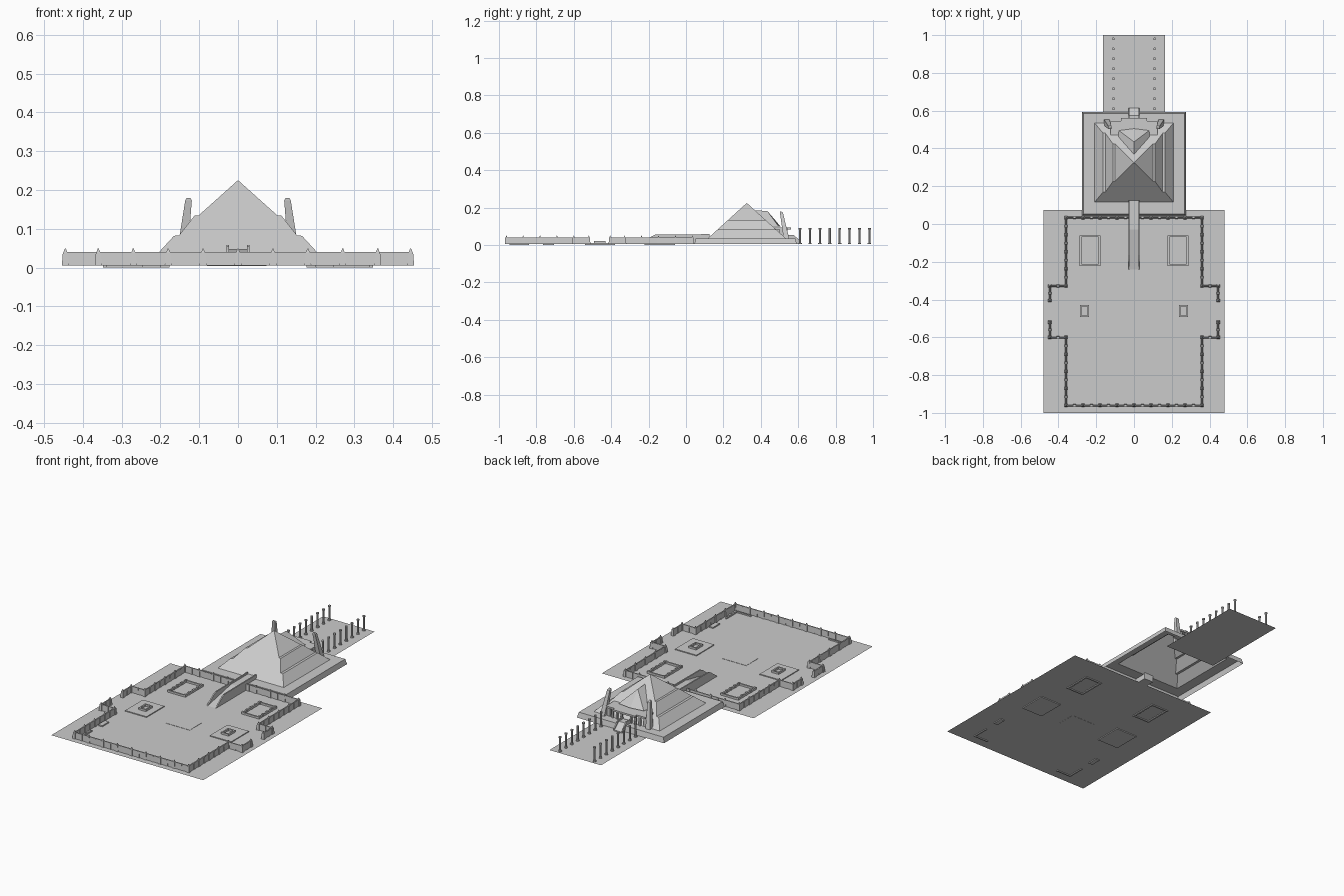
import bpy, bmesh, math
from mathutils import Vector

if "Cube" in bpy.data.objects:
    bpy.data.objects.remove(bpy.data.objects["Cube"])

G = 0.005  # ground level


def finish(name, bm):
    bmesh.ops.recalc_face_normals(bm, faces=bm.faces)
    me = bpy.data.meshes.new(name)
    bm.to_mesh(me)
    bm.free()
    ob = bpy.data.objects.new(name, me)
    bpy.context.collection.objects.link(ob)
    return ob


def loft(bm, rings, cap_bottom=False, cap_top=False):
    """rings: (x0, x1, y0, y1, z) rectangles joined in order"""
    vs = [[bm.verts.new(p) for p in ((a, c, z), (b, c, z), (b, d, z), (a, d, z))]
          for a, b, c, d, z in rings]
    for lo, hi in zip(vs, vs[1:]):
        for i in range(4):
            j = (i + 1) % 4
            bm.faces.new((lo[i], lo[j], hi[j], hi[i]))
    if cap_bottom:
        bm.faces.new(vs[0][::-1])
    if cap_top:
        bm.faces.new(vs[-1])


def box(bm, x0, x1, y0, y1, z0, z1, t=0.0):
    """box with optional taper t at the top"""
    loft(bm, [(x0, x1, y0, y1, z0), (x0 + t, x1 - t, y0 + t, y1 - t, z1)], True, True)


def mbox(bm, x0, x1, *r):
    box(bm, x0, x1, *r)
    box(bm, -x1, -x0, *r)


def frame(bm, x0, x1, y0, y1, z0, z1, w):
    for s in (1, -1):
        for a, b, c, d in ((x0, x1, y0, y0 + w), (x0, x1, y1 - w, y1),
                           (x0, x0 + w, y0 + w, y1 - w), (x1 - w, x1, y0 + w, y1 - w)):
            box(bm, min(a * s, b * s), max(a * s, b * s), c, d, z0, z1)


def prism(bm, pts, x0, x1):
    """extrude a (y, z) profile along x"""
    a = [bm.verts.new((x0, y, z)) for y, z in pts]
    b = [bm.verts.new((x1, y, z)) for y, z in pts]
    bm.faces.new(a)
    bm.faces.new(b[::-1])
    for i in range(len(pts)):
        j = (i + 1) % len(pts)
        bm.faces.new((a[i], b[i], b[j], a[j]))


# ground sheets
for name, w, y0, y1 in (("courtyard_ground", 0.48, -1.0, 0.075), ("avenue_ground", 0.163, 0.47, 1.0)):
    bm = bmesh.new()
    bm.faces.new([bm.verts.new(p) for p in ((-w, y0, G), (w, y0, G), (w, y1, G), (-w, y1, G))])
    finish(name, bm)

# courtyard wall with capped posts
wall, posts = bmesh.new(), bmesh.new()
half = [[(0, -0.96), (0.36, -0.96), (0.36, -0.60), (0.445, -0.60), (0.445, -0.52)],
        [(0.445, -0.405), (0.445, -0.328), (0.36, -0.328), (0.36, 0.034), (0, 0.034)]]
for s in (1, -1):
    for path in half:
        for (ax, ay), (bx, by) in zip(path, path[1:]):
            t = 0.005
            xs, ys = sorted((ax * s, bx * s)), sorted((ay, by))
            box(wall, xs[0] - t, xs[1] + t, ys[0] - t, ys[1] + t, G, 0.04, 0.002)
            length = abs(ax - bx) + abs(ay - by)
            n = max(1, round(length / 0.045))
            for i in range(n + 1):
                x, y = (ax + (bx - ax) * i / n) * s, ay + (by - ay) * i / n
                if abs(x) < 0.04 and y > 0:
                    continue
                r = 0.009 if i % 2 == 0 else 0.007
                loft(posts, [(x - r, x + r, y - r, y + r, G),
                             (x - r * .7, x + r * .7, y - r * .7, y + r * .7, 0.039)], False, True)
                if i % 2 == 0:
                    loft(posts, [(x - .005, x + .005, y - .005, y + .005, 0.039),
                                 (x - .001, x + .001, y - .001, y + .001, 0.05)], False, True)
finish("courtyard_wall", wall)
finish("wall_posts", posts)

# sunken basins
bm = bmesh.new()
frame(bm, 0.178, 0.288, -0.222, -0.06, 0.0, 0.016, 0.009)
for y in (-0.216, -0.178, -0.141, -0.104, -0.066):
    for x in (0.183, 0.283):
        mbox(bm, x - .006, x + .006, y - .006, y + .006, 0.0, 0.019)
finish("basins", bm)

# side pavilions
bm = bmesh.new()
mbox(bm, 0.2, 0.335, -0.54, -0.38, 0.0, 0.010)
frame(bm, 0.238, 0.285, -0.492, -0.43, 0.010, 0.021, 0.008)
finish("pavilions", bm)

# corner benches and centre paving
bm = bmesh.new()
mbox(bm, 0.245, 0.34, -0.943, -0.935, 0.0, 0.012)
mbox(bm, 0.332, 0.34, -0.935, -0.84, 0.0, 0.012)
mbox(bm, 0.322, 0.348, -0.765, -0.705, 0.0, 0.012)
finish("corner_benches", bm)
bm = bmesh.new()
box(bm, -0.08, 0.073, -0.54, -0.43, 0.004, 0.0065)
finish("centre_paving", bm)

# causeway with ramp and parapets
bm = bmesh.new()
prism(bm, [(-0.24, G), (0.125, G), (0.125, 0.048), (-0.03, 0.048)], -0.024, 0.024)
for s in (1, -1):
    prism(bm, [(-0.24, G), (0.125, G), (0.125, 0.058), (-0.165, 0.056), (-0.185, 0.046)],
          s * 0.023, s * 0.03)
finish("causeway", bm)

# hollow stepped pyramid on its terrace
bm = bmesh.new()
rings = [(-.275, .275, .045, .592, G), (-.268, .268, .052, .585, .035),
         (-.262, .262, .058, .579, .035)]


def ring(w, z):
    h = (0.225 - z) * 1.1
    return (-w, w, 0.325 - h, 0.325 + h, z)


rings += [ring(.208, .035), ring(.165, .082), ring(.152, .083), ring(.112, .134),
          ring(.101, .135), ring(.0005, .225)]
loft(bm, rings, False, True)
finish("pyramid", bm)

# gable over the entrance
bm = bmesh.new()
top = [bm.verts.new(p) for p in ((0, .37, .185), (0, .435, .182))]
for s in (1, -1):
    low = [bm.verts.new(p) for p in ((s * .085, .44, .10), (s * .08, .495, .10))]
    bm.faces.new((top[0], low[0], low[1], top[1]))
    mid = bm.verts.new((0, .505, .10))
    bm.faces.new((top[1], low[1], mid))
bmesh.ops.remove_doubles(bm, verts=bm.verts, dist=1e-5)
finish("entrance_gable", bm)

# porch: roof, back wall, columns, stair
bm = bmesh.new()
box(bm, -.125, .125, .47, .545, .084, .094)
box(bm, -.07, .07, .545, .562, .084, .094)
box(bm, -.115, .115, .47, .50, .035, .084)
mbox(bm, .105, .125, .50, .535, .035, .084)
for x in (.03, .058, .086):
    mbox(bm, x - .005, x + .005, .533, .543, .035, .084)
finish("porch", bm)
bm = bmesh.new()
prism(bm, [(.535, G), (.615, G), (.615, .01), (.575, .045), (.535, .045)], -.022, .022)
for s in (1, -1):
    prism(bm, [(.535, G), (.615, G), (.615, .018), (.575, .055), (.535, .055)], s * .022, s * .028)
finish("back_stair", bm)

# leaning pylons
bm = bmesh.new()
for s in (1, -1):
    a, b = sorted((s * .130, s * .158))
    c, d = sorted((s * .119, s * .136))
    loft(bm, [(a, b, .522, .552, .035), (c, d, .502, .518, .173),
              (min(c, d) + .004, max(c, d) - .004, .502, .508, .18)], True, True)
finish("pylons", bm)

# avenue columns
bm = bmesh.new()
for i in range(8):
    y = 0.61 + i * 0.0529
    for s in (1, -1):
        for r, z0, z1 in ((.009, G, .011), (.0055, .011, .082), (.0075, .082, .09)):
            res = bmesh.ops.create_cone(bm, cap_ends=True, segments=8, radius1=r, radius2=r, depth=z1 - z0)
            bmesh.ops.translate(bm, verts=res["verts"], vec=Vector((s * .109, y, (z0 + z1) / 2)))
finish("avenue_columns", bm)
